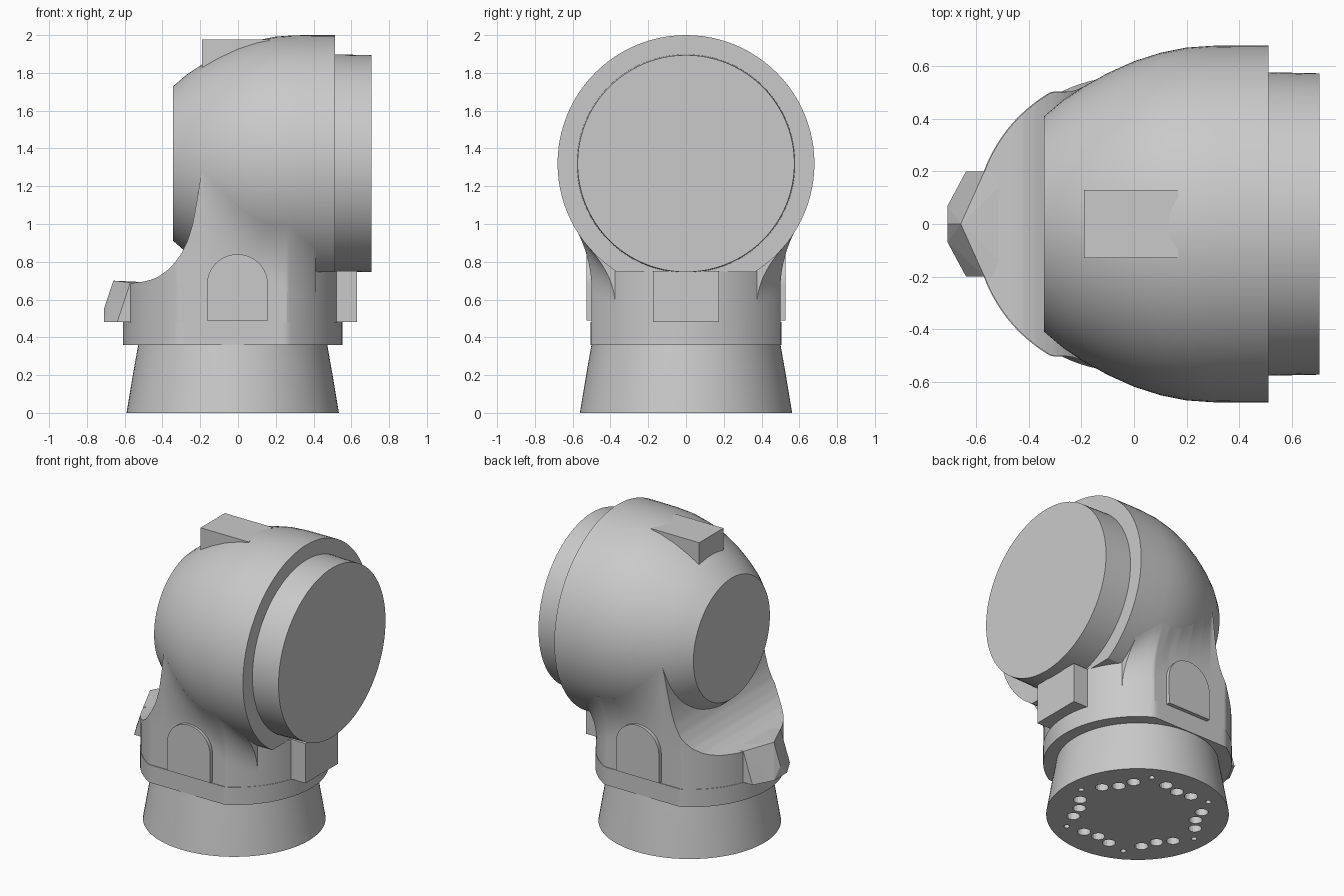
import bpy, bmesh, math
from math import cos, sin, sqrt, radians, tau
from mathutils import Matrix

cube = bpy.data.objects.get("Cube")
if cube:
    bpy.data.objects.remove(cube, do_unlink=True)

grey = bpy.data.materials.new("light_grey")
grey.use_nodes = True
tone = (0.59, 0.59, 0.59, 1)
grey.diffuse_color = tone
grey.node_tree.nodes["Principled BSDF"].inputs["Base Color"].default_value = tone

AXIS_X = -0.028  # vertical axis of the wrist base
HEAD_Z = 1.32    # height of the horizontal head axis
COLLAR_R = 0.577


def finish(name, bm, smooth=None):
    bmesh.ops.remove_doubles(bm, verts=bm.verts, dist=0.0005)
    bmesh.ops.recalc_face_normals(bm, faces=bm.faces)
    mesh = bpy.data.meshes.new(name)
    bm.to_mesh(mesh)
    bm.free()
    mesh.materials.append(grey)
    ob = bpy.data.objects.new(name, mesh)
    bpy.context.collection.objects.link(ob)
    if smooth:
        bpy.ops.object.select_all(action='DESELECT')
        ob.select_set(True)
        bpy.context.view_layer.objects.active = ob
        bpy.ops.object.shade_smooth_by_angle(angle=radians(smooth))
    return ob


def loft(rings):
    """Join rings of points into a closed skin with flat ends."""
    bm = bmesh.new()
    rows = [[bm.verts.new(p) for p in ring] for ring in rings]
    n = len(rows[0])
    for a, b in zip(rows, rows[1:]):
        for i in range(n):
            j = (i + 1) % n
            bm.faces.new((a[i], a[j], b[j], b[i]))
    bm.faces.new(rows[0])
    bm.faces.new(rows[-1])
    return bm


def clipped_ring(z, r, half_y=9, left=-9, n=180):
    """Circle around the base axis, cut flat at the sides and at x = left."""
    pts = []
    for i in range(n):
        c, s = cos(tau * i / n), sin(tau * i / n)
        d = min(r, half_y / max(abs(s), 1e-6))
        if c < -1e-6:
            d = min(d, (left - AXIS_X) / c)
        pts.append((AXIS_X + d * c, d * s, z))
    return pts


def head_ring(x, r, n=96):
    return [(x, r * cos(tau * i / n), HEAD_Z + r * sin(tau * i / n)) for i in range(n)]


def interpolate(table, x):
    for (x0, y0), (x1, y1) in zip(table, table[1:]):
        if x <= x1:
            return y0 + (y1 - y0) * max(0, x - x0) / (x1 - x0)
    return table[-1][1]


def box(name, x0, x1, half_y, z0, z1):
    bm = bmesh.new()
    bmesh.ops.create_cube(bm, size=1)
    for v in bm.verts:
        v.co = ((x0 + x1) / 2 + v.co.x * (x1 - x0), v.co.y * 2 * half_y,
                (z0 + z1) / 2 + v.co.z * (z1 - z0))
    return finish(name, bm)


# Tapered mounting base
base = finish("mounting_base", loft([clipped_ring(z, r, n=96) for z, r in
              ((0, 0.562), (0.21, 0.527), (0.38, 0.497))]), 30)

# Bolt holes: six groups of three with a small pin hole between groups
bm = bmesh.new()
for group in range(6):
    for angle, dist, r in ((1, 0.46, 0.018), (16.5, 0.395, 0.041),
                           (31.5, 0.365, 0.041), (46.5, 0.395, 0.041)):
        a = radians(angle + 60 * group)
        at = Matrix.Translation((AXIS_X + dist * cos(a), dist * sin(a), 0))
        bmesh.ops.create_cone(bm, cap_ends=True, segments=16, radius1=r,
                              radius2=r, depth=0.2, matrix=at)
cutter = finish("bolt_hole_cutter", bm)
cutter.hide_render = True
cutter.hide_viewport = True
cut = base.modifiers.new("bolt_holes", 'BOOLEAN')
cut.operation = 'DIFFERENCE'
cut.solver = 'EXACT'
cut.object = cutter

# Flange and collar with flat sides; the collar is taller under the end cap
finish("flange", loft([clipped_ring(z, 0.58, 0.505) for z in (0.36, 0.48)]), 30)
finish("collar", loft([clipped_ring(z, COLLAR_R, 0.5) for z in (0.48, 0.685)]), 30)
finish("collar_step", loft([clipped_ring(z, COLLAR_R, 0.5, left=-0.1)
                            for z in (0.48, 0.75)]), 30)

# Rounded head with a rim and an end cap, trimmed flat underneath
head_profile = ((-0.343, 0.41), (-0.27, 0.472), (-0.19, 0.525), (-0.1, 0.575),
                (0, 0.62), (0.1, 0.652), (0.2, 0.672), (0.3, 0.679),
                (0.41, 0.68), (0.513, 0.68), (0.513, 0.578), (0.706, 0.574))
bm = loft([head_ring(x, r) for x, r in head_profile])
bmesh.ops.bisect_plane(bm, geom=bm.verts[:] + bm.edges[:] + bm.faces[:],
                       plane_co=(0, 0, 0.746), plane_no=(0, 0, -1),
                       clear_outer=True)
bmesh.ops.holes_fill(bm, edges=[e for e in bm.edges if e.is_boundary])
finish("head", bm, 30)

# Neck: walls rise from the collar and flare until tangent to the head,
# with a concave saddle cutting away the nose side
saddle = ((-0.6, 0.685), (-0.57, 0.686), (-0.5, 0.695), (-0.46, 0.705),
          (-0.42, 0.722), (-0.37, 0.758), (-0.335, 0.795), (-0.3, 0.843),
          (-0.265, 0.915), (-0.24, 1.0), (-0.225, 1.08), (-0.21, 1.17),
          (-0.19, 1.3))


def neck_section(x, steps=16):
    wall = min(0.5, sqrt(COLLAR_R ** 2 - (x - AXIS_X) ** 2))
    near = max(x, -0.19)     # beyond this the flare no longer follows the head
    r = interpolate(head_profile, near)
    start = interpolate(((0.15, 0.72), (0.41, 0.57)), x)
    near_wall = min(0.5, sqrt(COLLAR_R ** 2 - (near - AXIS_X) ** 2))
    low, high = 0.76, HEAD_Z
    for _ in range(30):      # height where the flare touches the head
        end = (low + high) / 2
        y = sqrt(r * r - (HEAD_Z - end) ** 2) if r > HEAD_Z - end else 1e-3
        gap = y - near_wall - (HEAD_Z - end) / y * (end - start) / 2
        low, high = (end, high) if gap < 0 else (low, end)
    top = min(end, interpolate(saddle, x))
    side = []
    for i in range(steps + 1):
        z = 0.48 + (top - 0.48) * i / steps
        rise = max(0, (z - start) / (end - start))
        side.append((wall + (y - near_wall) * rise ** 2, z))
    return [(x, -w, z) for w, z in side] + [(x, w, z) for w, z in reversed(side)]


finish("neck", loft([neck_section(-0.6 + 0.01 * i) for i in range(102)]), 35)

# Stop block on top of the head, and the block below the end cap
box("top_stop", -0.19, 0.17, 0.13, 1.7, 1.978)
box("lower_block", 0.3, 0.63, 0.175, 0.48, 0.75)

# Faceted nose on the saddle side
bm = bmesh.new()
nose = [(-0.66, 0, 0.7), (-0.71, 0, 0.55)]
for side in (-1, 1):
    nose += [(-0.71, 0.07 * side, 0.48), (-0.64, 0.2 * side, 0.48),
             (-0.57, 0.2 * side, 0.69), (-0.4, 0.2 * side, 0.48),
             (-0.45, 0.2 * side, 0.69)]
bmesh.ops.convex_hull(bm, input=[bm.verts.new(p) for p in nose])
finish("nose", bm)

# Arched cover plates on both sides
for name, side in (("front_cover", -1), ("back_cover", 1)):
    outline = [(-0.165, 0.49), (0.158, 0.49)]
    outline += [(-0.003 + 0.162 * cos(math.pi * i / 20),
                 0.678 + 0.162 * sin(math.pi * i / 20)) for i in range(21)]
    finish(name, loft([[(x, y * side, z) for x, z in outline]
                       for y in (0.4, 0.526)]), 30)
